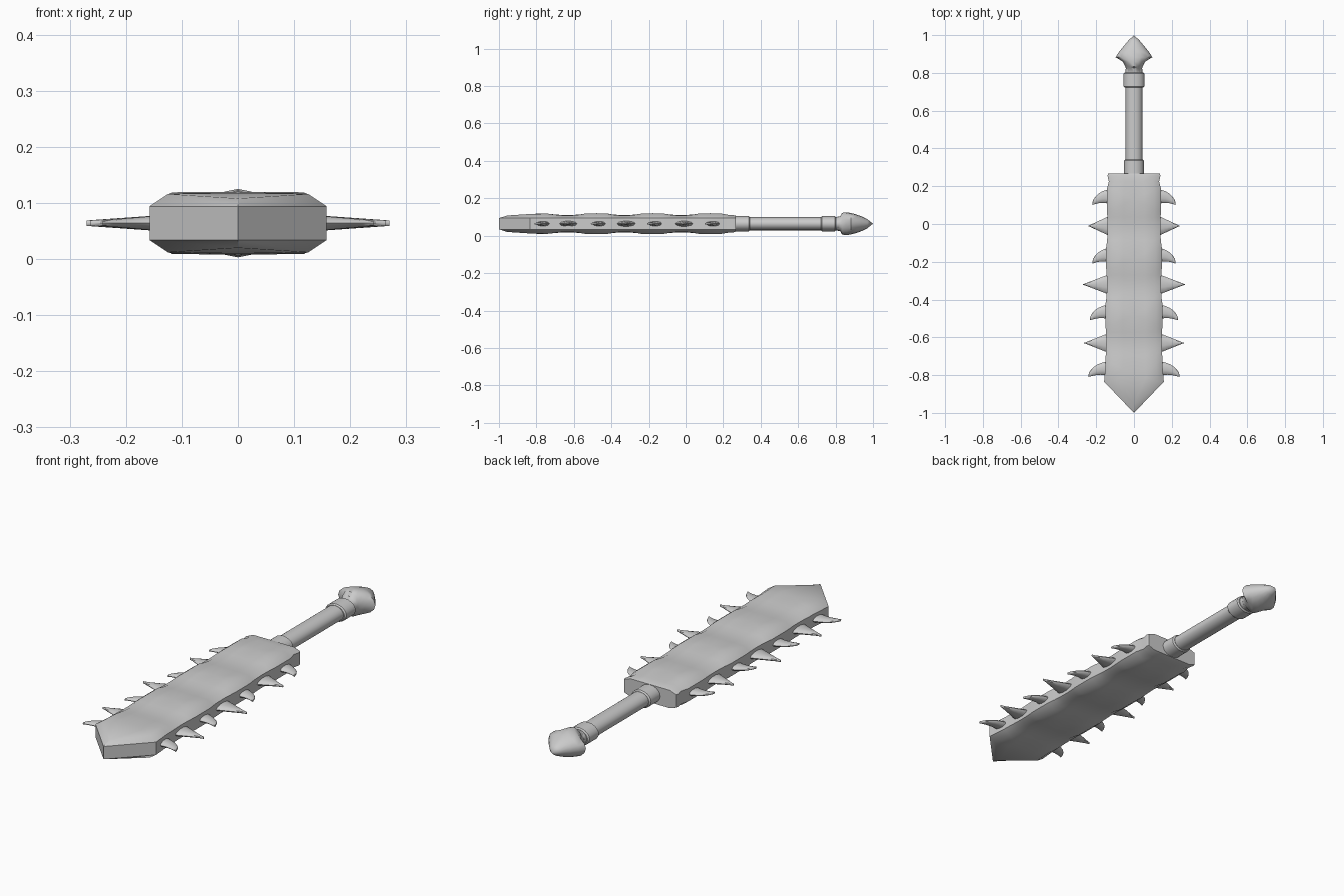
import bpy, bmesh, math

if "Cube" in bpy.data.objects:
    bpy.data.objects.remove(bpy.data.objects["Cube"])

MID = 0.064  # height of the club's centre plane

grey = bpy.data.materials.new("plain grey")
grey.use_nodes = True
colour = (0.6, 0.6, 0.6, 1)
grey.diffuse_color = colour
grey.node_tree.nodes["Principled BSDF"].inputs["Base Color"].default_value = colour


def loft(name, rings, angle=35):
    """Skin closed rings of points, cap both ends and shade smooth."""
    bm = bmesh.new()
    loops = [[bm.verts.new((x, y, z + MID)) for x, y, z in r] for r in rings]
    n = len(rings[0])
    for a, b in zip(loops, loops[1:]):
        for i in range(n):
            j = (i + 1) % n
            bm.faces.new((a[i], a[j], b[j], b[i]))
    bm.faces.new(loops[0])
    bm.faces.new(loops[-1])
    bmesh.ops.remove_doubles(bm, verts=bm.verts, dist=0.0004)
    bmesh.ops.recalc_face_normals(bm, faces=bm.faces)
    mesh = bpy.data.meshes.new(name)
    bm.to_mesh(mesh)
    bm.free()
    mesh.materials.append(grey)
    ob = bpy.data.objects.new(name, mesh)
    bpy.context.collection.objects.link(ob)
    bpy.ops.object.select_all(action="DESELECT")
    ob.select_set(True)
    bpy.context.view_layer.objects.active = ob
    bpy.ops.object.shade_smooth_by_angle(angle=math.radians(angle))
    return ob


def blade_ring(y_mid, y_side, width, t_mid, t_side, chamfer=0.033, edge=0.03, y_edge=None):
    """Chamfered cross-section; its middle and sides may sit at different y."""
    flat = max(width - chamfer, 0)
    y_edge = y_side if y_edge is None else y_edge
    quarter = [(flat * f, y_mid + (y_side - y_mid) * f, t_mid + (t_side - t_mid) * f)
               for f in (0, 0.5, 1)] + [(width, y_edge, edge)]
    right = quarter + [(x, y, -z) for x, y, z in reversed(quarter)]
    return right + [(-x, y, z) for x, y, z in reversed(right[1:-1])]


# Blade: ridges that pinch together at the middle, with sunken panels between
def width_at(y):
    return 0.145 - 0.012 * y


ridges = [-0.48, -0.18, 0.13]
rings = [
    blade_ring(-0.955, -0.955, 0, 0.044, 0.044, y_edge=-1.0),
    blade_ring(-0.79, -0.835, 0.158, 0.054, 0.052),
    blade_ring(-0.79, -0.74, 0.15, 0.054, 0.054),
]
start = -0.79
for ridge in ridges:
    for f in (0.3, 0.4, 0.5, 0.6, 0.7):
        y = start + (ridge - start) * f
        sag = math.sin(math.pi * (f - 0.15) / 0.7)
        rings.append(blade_ring(y, y, width_at(y) - 0.006 * sag,
                                0.055 - 0.009 * sag, 0.055 - 0.011 * sag))
    for side in (-0.055, 0.055):
        rings.append(blade_ring(ridge, ridge + side, width_at(ridge), 0.056, 0.055))
    start = ridge
rings.append(blade_ring(0.225, 0.225, 0.133, 0.048, 0.048))
rings.append(blade_ring(0.255, 0.255, 0.14, 0.046, 0.046))
rings.append(blade_ring(0.268, 0.268, 0.136, 0.042, 0.042))
loft("blade", rings)


# Side teeth: straight spikes and hooked claws in turn
def tooth(name, sign, low, high, tip_y, tip_x, hooked):
    rings, root = [], 0.11
    for f in (0, 0.35, 0.5, 0.62, 0.74, 0.85, 0.94, 0.99):
        x = root + (tip_x - root) * f
        if hooked:
            bottom = low + 0.012 * math.sin(math.pi * f)
            top = tip_y + (high - tip_y) * math.sqrt(1 - f * f)
        else:
            bottom = low + (tip_y - low) * f
            top = high + (tip_y - high) * f
        half, thick = max((top - bottom) / 2, 0.002), 0.017 - 0.012 * f
        rings.append([(sign * x, (top + bottom) / 2 + half * math.cos(a), thick * math.sin(a))
                      for a in (i * math.tau / 10 for i in range(10))])
    loft(name, rings)


for sign, label in ((1, "left"), (-1, "right")):
    for i, (y, reach) in enumerate([(0.1, 0.222), (-0.21, 0.222), (-0.51, 0.235), (-0.81, 0.243)]):
        tooth(f"{label}_claw_{i + 1}", sign, y, y + 0.085, y - 0.002, reach, True)
    for i, (y, reach) in enumerate([(-0.01, 0.243), (-0.32, 0.272), (-0.63, 0.265)]):
        tooth(f"{label}_spike_{i + 1}", sign, y - 0.062, y + 0.062, y, reach, False)


# Handle, collars and pommel: oval sections along the length
def oval(name, profile, sides=20, angle=35):
    loft(name, [[(rx * math.cos(a), y, rz * math.sin(a))
                 for a in (i * math.tau / sides for i in range(sides))]
                for y, rx, rz in profile], angle)


def collar(name, y0, y1, rx, rz):
    oval(name, [(y0, rx - 0.006, rz - 0.005), (y0 + 0.006, rx, rz),
                (y1 - 0.006, rx, rz), (y1, rx - 0.006, rz - 0.005)])


oval("grip", [(0.25, 0.044, 0.035), (0.82, 0.044, 0.035)])
collar("lower_collar", 0.262, 0.342, 0.052, 0.041)
collar("upper_collar", 0.722, 0.802, 0.055, 0.041)
oval("pommel", [(0.8, 0.042, 0.035), (0.825, 0.043, 0.04), (0.835, 0.047, 0.058),
                (0.86, 0.06, 0.061), (0.883, 0.097, 0.057), (0.91, 0.08, 0.05),
                (0.94, 0.056, 0.039), (0.97, 0.031, 0.024), (1.0, 0.0, 0.0)], 16, 45)
